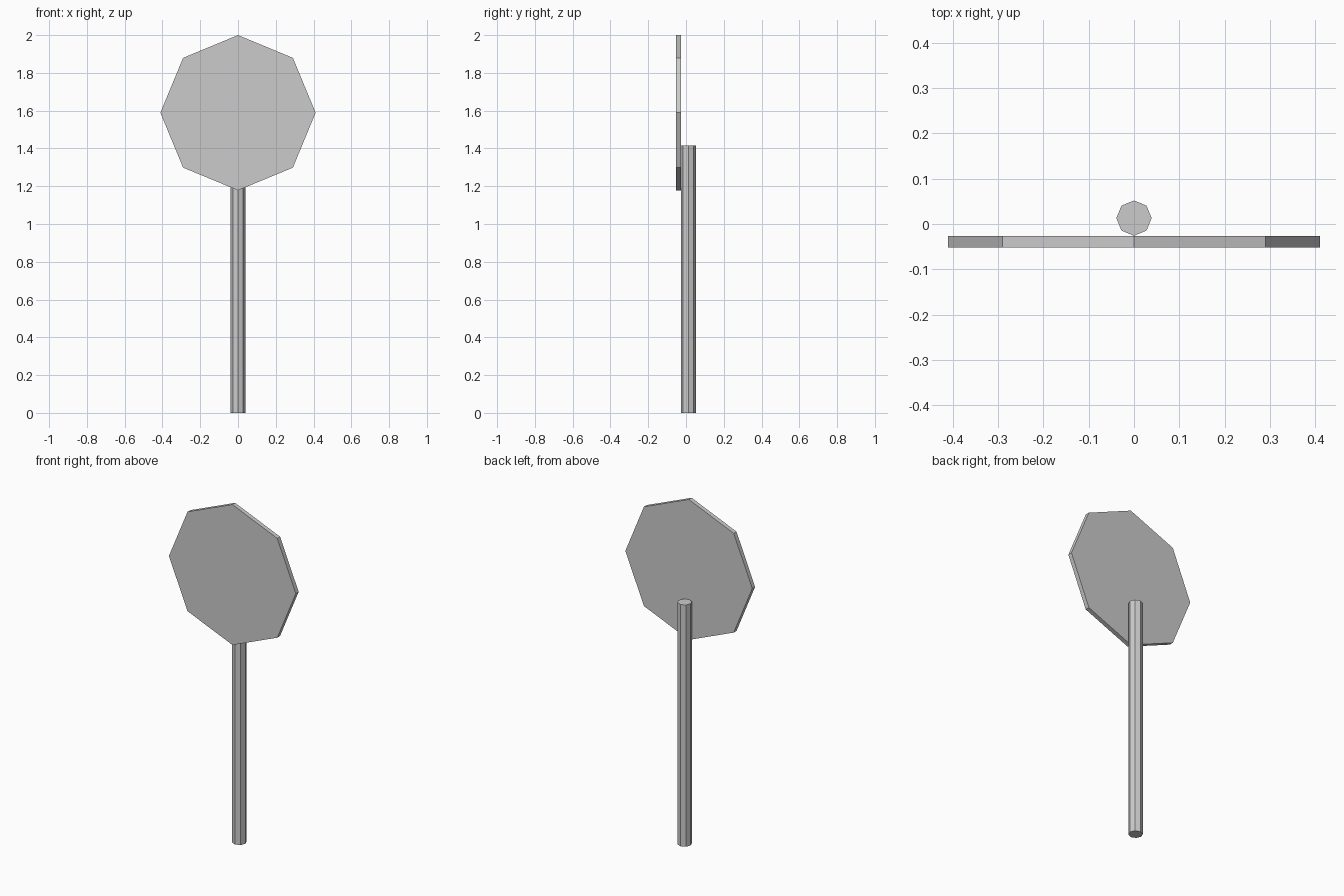
import bpy
import math

if "Cube" in bpy.data.objects:
    bpy.data.objects.remove(bpy.data.objects["Cube"])


def octagon_prism(name, radius, depth, location, rotation=(0, 0, 0)):
    bpy.ops.mesh.primitive_cylinder_add(
        vertices=8, radius=radius, depth=depth, location=location, rotation=rotation)
    obj = bpy.context.object
    obj.name = name
    return obj


POLE_RADIUS, POLE_HEIGHT = 0.039, 1.415
PLATE_RADIUS, PLATE_DEPTH = 0.411, 0.026
BACK = 0.052                             # rear extent; the plate front is at -BACK
plate_y = -BACK + PLATE_DEPTH / 2

# Upright pole touching the back of the plate
octagon_prism("pole", POLE_RADIUS, POLE_HEIGHT,
              (0, BACK - POLE_RADIUS, POLE_HEIGHT / 2))

# Octagonal sign plate, corner up, facing the front
octagon_prism("sign_plate", PLATE_RADIUS, PLATE_DEPTH,
              (0, plate_y, 2 - PLATE_RADIUS), (math.pi / 2, 0, 0))
